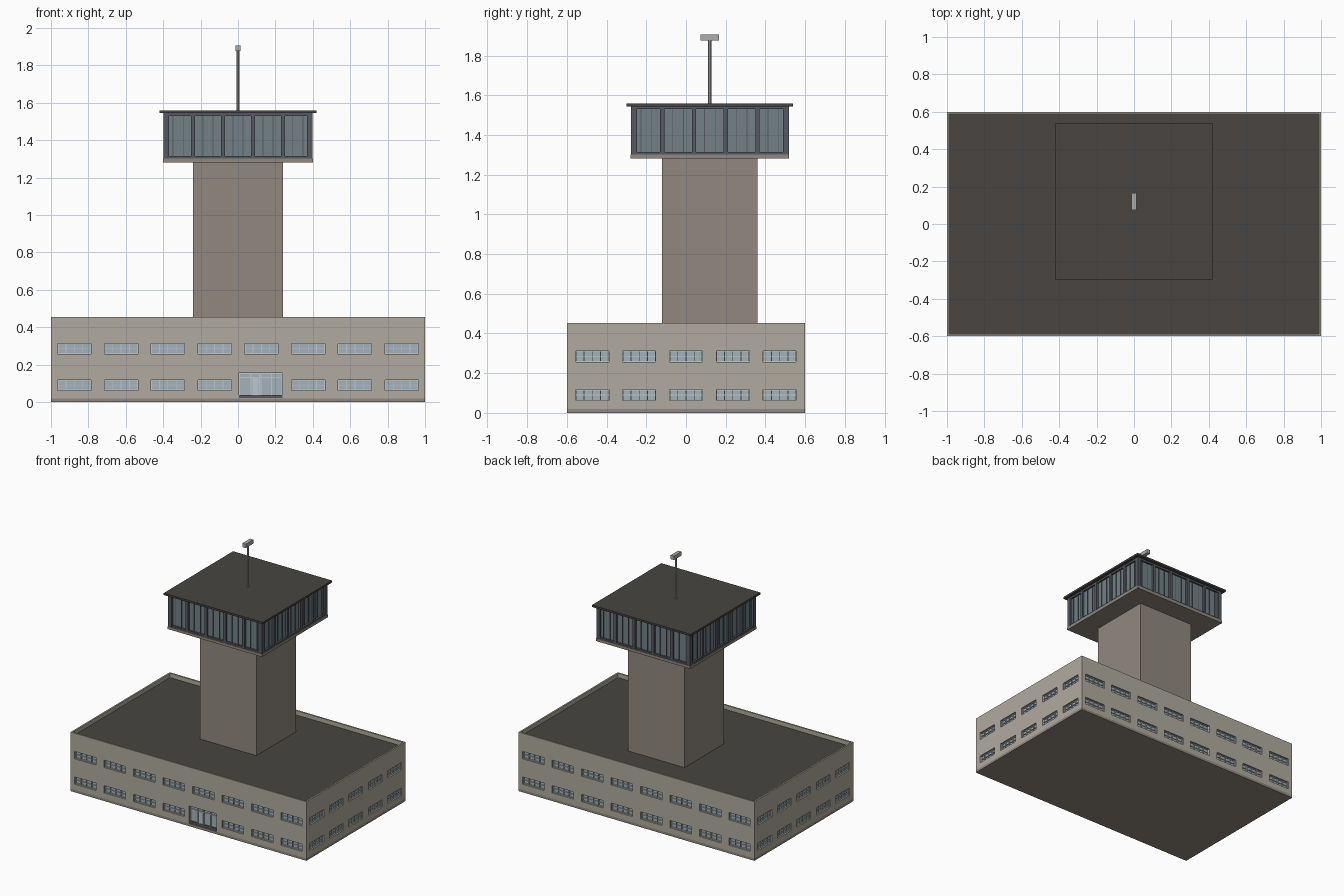
import bpy, bmesh
from math import pi
from mathutils import Matrix, Vector

if "Cube" in bpy.data.objects:
    bpy.data.objects.remove(bpy.data.objects["Cube"])


def mat(name, r, g, b):
    m = bpy.data.materials.new(name)
    m.diffuse_color = (r, g, b, 1)
    m.use_nodes = True
    m.node_tree.nodes["Principled BSDF"].inputs["Base Color"].default_value = m.diffuse_color
    return m


WALL = mat("wall_stone", .44, .41, .35)
BROWN = mat("brown_concrete", .28, .25, .21)
ROOF = mat("dark_roof", .065, .06, .053)
GLASS = mat("window_glass", .37, .45, .50)
FRAME = mat("light_frame", .52, .57, .60)
CABGLASS = mat("cab_glass", .17, .22, .24)
CABFRAME = mat("cab_frame", .09, .10, .12)
METAL = mat("mast_metal", .42, .42, .40)


def add_box(bm, x0, x1, y0, y1, z0, z1, m=Matrix()):
    c = Vector(((x0 + x1) / 2, (y0 + y1) / 2, (z0 + z1) / 2))
    s = Matrix.Diagonal((x1 - x0, y1 - y0, z1 - z0, 1))
    bmesh.ops.create_cube(bm, size=1, matrix=m @ Matrix.Translation(c) @ s)


def finish(name, bm, material):
    me = bpy.data.meshes.new(name)
    bm.to_mesh(me)
    bm.free()
    if material:
        me.materials.append(material)
    ob = bpy.data.objects.new(name, me)
    bpy.context.collection.objects.link(ob)
    return ob


def box(name, material, *bounds):
    bm = bmesh.new()
    add_box(bm, *bounds)
    return finish(name, bm, material)


def side(k, half, cy=0):
    """Wall space: x along wall, y inward from the outer face, z up."""
    return (Matrix.Translation((0, cy, 0)) @ Matrix.Rotation(k * pi / 2, 4, 'Z')
            @ Matrix.Translation((0, -half, 0)))


cut, glass, frame = bmesh.new(), bmesh.new(), bmesh.new()


def window(m, x0, x1, z0, z1, bars, rails, t=.004):
    add_box(cut, x0, x1, -.02, .022, z0, z1, m)
    add_box(glass, x0, x1, .018, .024, z0, z1, m)
    for x in [x0 + t / 2, x1 - t / 2] + bars:
        add_box(frame, x - t / 2, x + t / 2, .010, .020, z0, z1, m)
    for z in [z0 + t / 2, z1 - t / 2] + rails:
        add_box(frame, x0, x1, .011, .020, z - t / 2, z + t / 2, m)


# Windows on all four walls; the entrance replaces one on the front
for k in range(4):
    n, pitch, w, half = (8, .25, .18, .6) if k % 2 == 0 else (5, .236, .166, 1.0)
    m = side(k, half)
    for row, z in enumerate((.09, .285)):
        for i in range(n):
            if k == 0 and row == 0 and i == 4:
                continue
            x = (i - (n - 1) / 2) * pitch
            window(m, x - w / 2, x + w / 2, z - .028, z + .028,
                   [x - w / 4, x, x + w / 4], [z])

# Entrance with door leaf
front = side(0, .6)
window(front, .005, .238, .02, .155, [.07, .115, .122, .18], [.13], .005)
box("door_kick_panel", CABFRAME, .005, .238, -.592, -.58, .02, .038)
box("door_leaf", FRAME, .078, .11, -.59, -.58, .038, .128)

# Base building with sunken roof and window openings
add_box(cut, -.988, .988, -.588, .588, .415, .5)
base = box("base_building", WALL, -1, 1, -.6, .6, .019, .453)
cutter = finish("opening_cutter", cut, None)
cutter.hide_render = True
mod = base.modifiers.new("openings", 'BOOLEAN')
mod.operation, mod.solver, mod.object = 'DIFFERENCE', 'EXACT', cutter
bpy.context.view_layer.objects.active = base
bpy.ops.object.modifier_apply(modifier=mod.name)
bpy.data.objects.remove(cutter)

finish("window_panes", glass, GLASS)
finish("window_frames", frame, FRAME)
box("plinth", BROWN, -1, 1, -.6, .6, 0, .02)
box("base_roof", ROOF, -.989, .989, -.589, .589, .41, .42)

# Tower shaft and control cab
CY = .12
box("tower_shaft", BROWN, -.24, .24, CY - .24, CY + .24, .415, 1.285)
box("cab_floor", BROWN, -.4, .4, CY - .4, CY + .4, 1.281, 1.302)
box("cab_glazing", CABGLASS, -.382, .382, CY - .382, CY + .382, 1.30, 1.546)
box("cab_roof", ROOF, -.42, .42, CY - .42, CY + .42, 1.544, 1.559)

# Cab posts, rails and thin glazing bars
posts, bars = bmesh.new(), bmesh.new()
for k in range(4):
    m = side(k, .398, CY)
    for i in range(6):
        x = max(-.388, min(.388, -.4 + .16 * i))
        w = .010 if i in (0, 5) else .011
        add_box(posts, x - w, x + w, 0, .03, 1.30, 1.546, m)
    for z0, z1 in ((1.30, 1.314), (1.53, 1.546)):
        add_box(posts, -.396, .396, .002, .03, z0, z1, m)
    for i in range(5):
        for d in (-.027, .027):
            x = -.32 + .16 * i + d
            add_box(bars, x - .002, x + .002, .011, .02, 1.314, 1.53, m)
finish("cab_posts", posts, CABFRAME)
finish("cab_glazing_bars", bars, CABFRAME)

# Roof mast with radar head
bpy.ops.mesh.primitive_cylinder_add(vertices=12, radius=.008, depth=.33,
                                    location=(0, CY, 1.72))
mast = bpy.context.object
mast.name = "mast"
mast.data.materials.append(METAL)
bpy.ops.object.shade_smooth_by_angle()
box("radar_head", METAL, -.014, .014, CY - .046, CY + .046, 1.877, 1.907)
